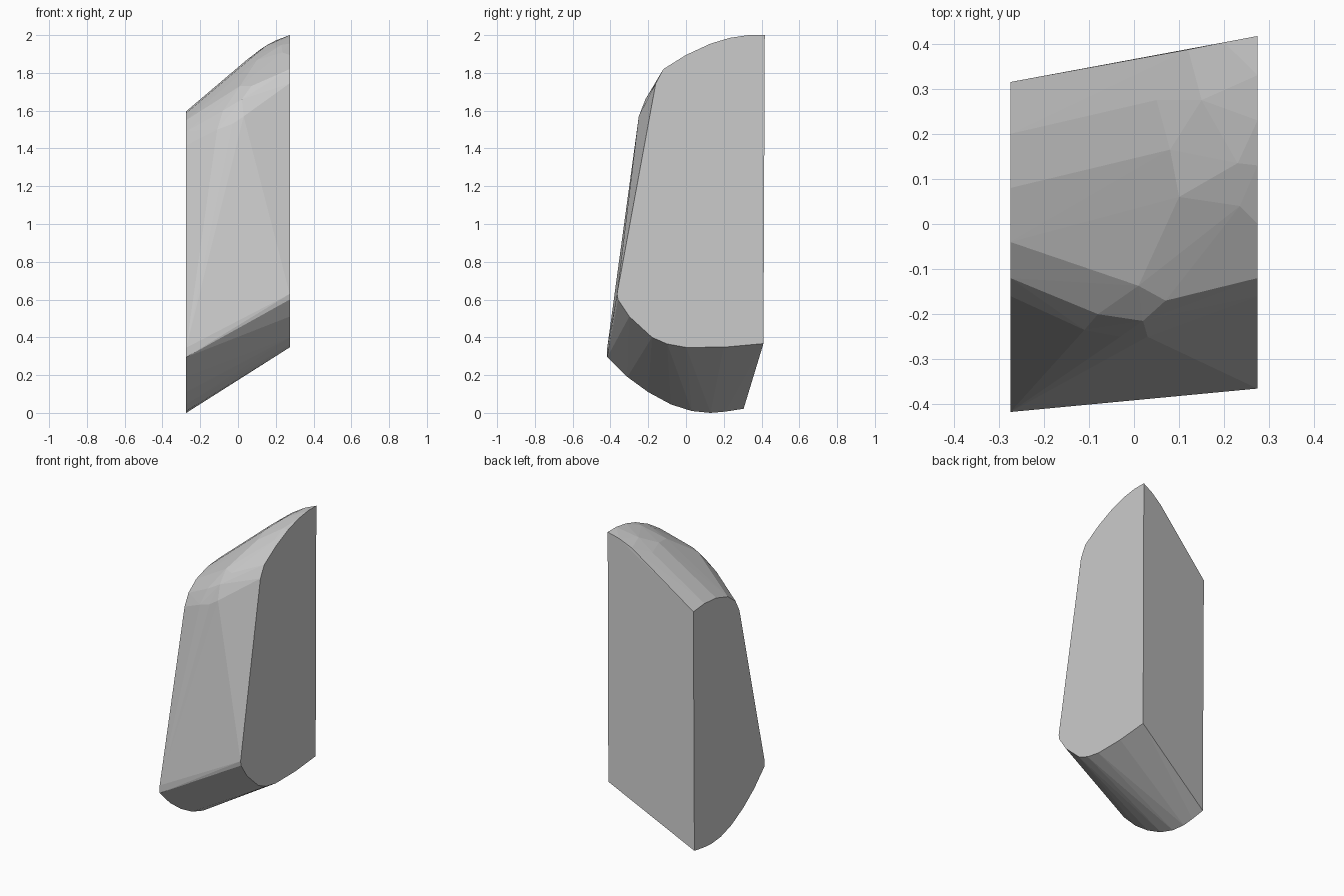
import bpy, bmesh

HALF_WIDTH = 0.274

# Flat end outlines as (y, z), running round each side of the block
left_outline = [
    (0.315, 1.587), (0.20, 1.597), (0.08, 1.587), (-0.04, 1.55), (-0.12, 1.49),
    (-0.16, 1.415), (-0.417, 0.345), (-0.417, 0.295), (-0.31, 0.19),
    (-0.20, 0.11), (-0.08, 0.045), (0.03, 0.01), (0.13, 0.0), (0.21, 0.007),
    (0.305, 0.022)]
right_outline = [
    (0.417, 2.0), (0.33, 2.0), (0.23, 1.985), (0.13, 1.955), (0.0, 1.895),
    (-0.12, 1.82), (-0.16, 1.745), (-0.365, 0.63), (-0.36, 0.60), (-0.30, 0.51),
    (-0.18, 0.40), (-0.10, 0.365), (0.0, 0.347), (0.20, 0.348), (0.41, 0.367)]

# Rounded crown and front shoulder between the ends
crown = [
    (0.12, 0.387, 1.925), (0.20, 0.403, 1.972), (0.05, 0.275, 1.872),
    (0.15, 0.275, 1.945), (0.08, 0.165, 1.887), (0.23, 0.135, 1.948),
    (0.10, 0.06, 1.868), (0.235, 0.04, 1.908), (0.01, -0.137, 1.73),
    (0.07, -0.17, 1.73)]
shoulder = [
    (-0.08, -0.20, 1.60), (-0.11, -0.235, 1.50), (-0.03, -0.25, 1.53),
    (0.03, -0.25, 1.57), (0.10, -0.215, 1.64), (0.02, -0.215, 1.66)]

# Faceted block: one convex skin around both ends and the crown
bm = bmesh.new()
points = [(-HALF_WIDTH, y, z) for y, z in left_outline]
points += [(HALF_WIDTH, y, z) for y, z in right_outline]
for p in points + crown + shoulder:
    bm.verts.new(p)
hull = bmesh.ops.convex_hull(bm, input=bm.verts[:])
loose = [v for v in bm.verts if not v.link_faces]
bmesh.ops.delete(bm, geom=loose, context='VERTS')
bmesh.ops.dissolve_limit(bm, angle_limit=0.015, verts=bm.verts[:], edges=bm.edges[:])
bmesh.ops.recalc_face_normals(bm, faces=bm.faces[:])

mesh = bpy.data.meshes.new("stone_block")
bm.to_mesh(mesh)
bm.free()
bpy.context.collection.objects.link(bpy.data.objects.new("stone_block", mesh))
